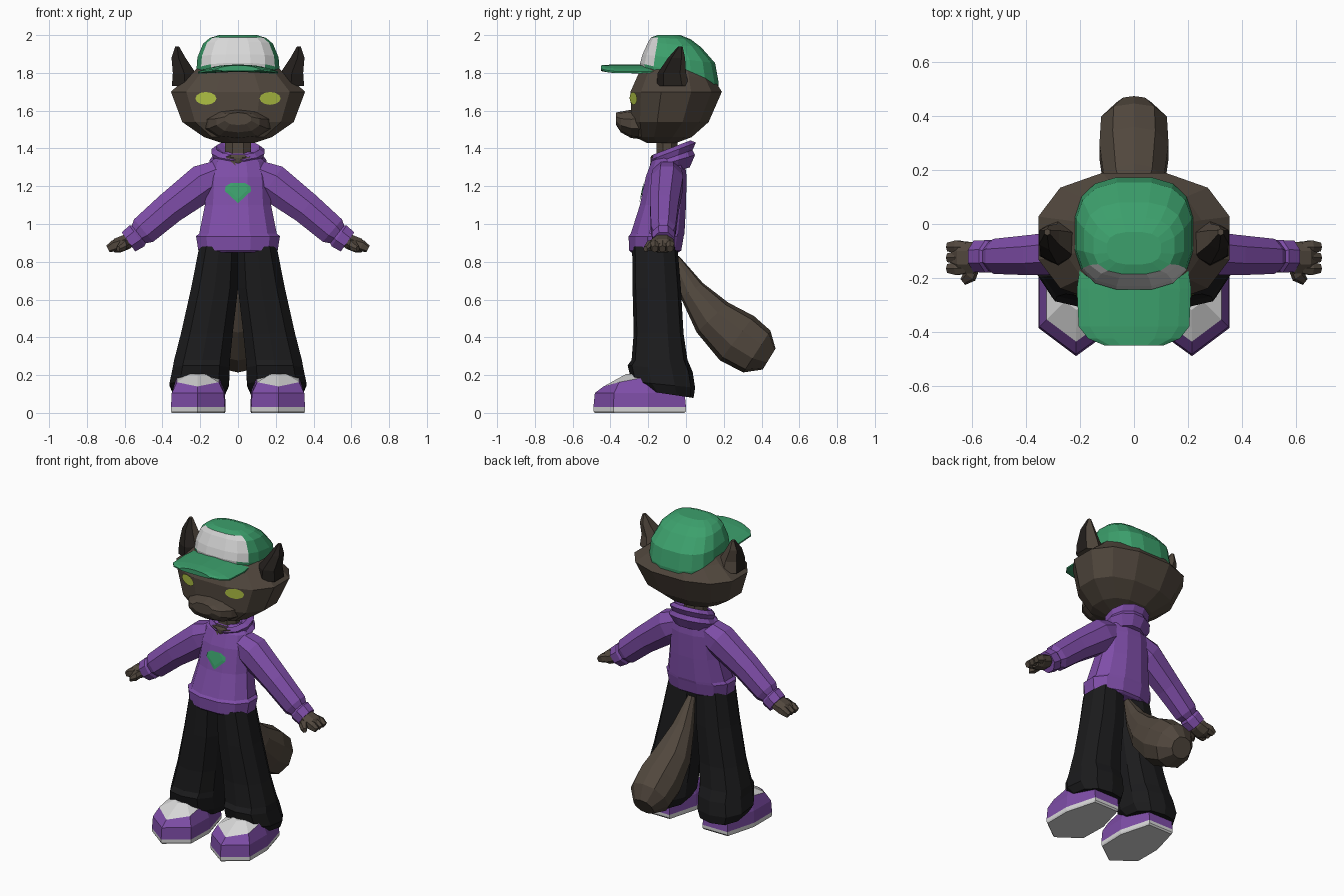
import bpy, bmesh, math
from mathutils import Vector
from mathutils.bvhtree import BVHTree

if "Cube" in bpy.data.objects:
    bpy.data.objects.remove(bpy.data.objects["Cube"])


def material(name, r, g, b):
    m = bpy.data.materials.new(name)
    m.diffuse_color = (r, g, b, 1)
    m.use_nodes = True
    m.node_tree.nodes["Principled BSDF"].inputs["Base Color"].default_value = m.diffuse_color
    return m


FUR = material("brown fur", .082, .063, .047)
DARK = material("dark inner ear", .016, .013, .011)
PURPLE = material("purple cloth", .21, .075, .39)
GREEN = material("green cloth", .045, .35, .15)
BLACK = material("black cloth", .011, .011, .012)
WHITE = material("white", .68, .68, .68)
YELLOW = material("yellow green eye", .45, .56, .06)


def make(name, bm, mats, rule=None, mirror=False):
    bmesh.ops.recalc_face_normals(bm, faces=bm.faces)
    bm.normal_update()
    if rule:
        for f in bm.faces:
            f.material_index = rule(f.calc_center_median(), f.normal)
    me = bpy.data.meshes.new(name)
    bm.to_mesh(me)
    bm.free()
    for m in mats:
        me.materials.append(m)
    ob = bpy.data.objects.new(name, me)
    bpy.context.collection.objects.link(ob)
    if mirror:
        ob.modifiers.new("mirror", 'MIRROR')
        ob.modifiers["mirror"].use_mirror_merge = False
    return ob


def loft(name, rings, mats, rule=None, mirror=False):
    """Skin closed rings of points and cap both ends."""
    bm = bmesh.new()
    vs = [[bm.verts.new(p) for p in r] for r in rings]
    n = len(vs[0])
    for a, b in zip(vs, vs[1:]):
        for i in range(n):
            j = (i + 1) % n
            bm.faces.new((a[i], a[j], b[j], b[i]))
    bm.faces.new(vs[0])
    bm.faces.new(vs[-1])
    return make(name, bm, mats, rule, mirror)


def unit(n, e=1.0):
    """Unit superellipse with flat sides facing the axes."""
    out = []
    for i in range(n):
        t = 2 * math.pi * (i + .5) / n
        c, s = math.cos(t), math.sin(t)
        k = 1 / math.cos(math.pi / n)
        out.append((min(1, k * abs(c) ** e) * math.copysign(1, c),
                    min(1, k * abs(s) ** e) * math.copysign(1, s)))
    return out


def stack(rows, n=12, e=1.0):
    """Rows (z, cx, cy, rx, ry, slope along y) -> horizontal rings."""
    return [[(cx + u * rx, cy + v * ry, z + k * v * ry) for u, v in unit(n, e)]
            for z, cx, cy, rx, ry, k in rows]


def tube(rows, side, n=8):
    """Rows (point, radius along side, radius across) -> rings along a path."""
    side, pts, out = Vector(side), [Vector(r[0]) for r in rows], []
    for i, (p, rs, ra) in enumerate(rows):
        d = pts[min(i + 1, len(pts) - 1)] - pts[max(i - 1, 0)]
        up = d.cross(side).normalized()
        out.append([pts[i] + side * u * rs + up * v * ra for u, v in unit(n)])
    return out


def decal(name, target, outline, mat, mirror=False):
    """Thin patch: an x/z outline projected from the front on the target."""
    bm = bmesh.new()
    bm.from_mesh(target.data)
    tree = BVHTree.FromBMesh(bm)
    bm.free()
    bm = bmesh.new()
    c = sum((Vector(p) for p in outline), Vector((0, 0))) / len(outline)

    def put(q, last=[-.2]):
        hit = tree.ray_cast(Vector((q[0], -2, q[1])), Vector((0, 1, 0)))[0]
        last[0] = hit.y if hit else last[0]
        return bm.verts.new((q[0], last[0] - .006, q[1]))

    mid = put(c)
    rings = [[put(c.lerp(Vector(p), s)) for p in outline] for s in (.35, .7, 1)]
    n = len(outline)
    for i in range(n):
        j = (i + 1) % n
        bm.faces.new((mid, rings[0][i], rings[0][j]))
        for a, b in zip(rings, rings[1:]):
            bm.faces.new((a[i], b[i], b[j], a[j]))
    return make(name, bm, [mat], None, mirror)


# Head with muzzle, eyes and neck
head = loft("head", stack([
    (1.43, 0, -.13, .09, .08, 0), (1.46, 0, -.12, .18, .15, 0),
    (1.54, 0, -.085, .295, .205, 0), (1.70, 0, -.052, .355, .242, 0),
    (1.79, 0, -.05, .25, .195, -.1), (1.86, 0, -.05, .17, .15, 0)], 12, .85), [FUR])
loft("muzzle", [[(u * rx, y, z + v * rz) for u, v in unit(10)] for y, rx, z, rz in (
    (-.20, .19, 1.53, .085), (-.29, .155, 1.53, .075),
    (-.345, .115, 1.54, .055), (-.37, .07, 1.557, .033))], [FUR])
decal("eyes", head, [(.17 + .056 * math.cos(t * math.pi / 6),
                      1.665 + .034 * math.sin(t * math.pi / 6)) for t in range(12)], YELLOW, True)
loft("neck", stack([(1.25, 0, -.1, .07, .055, 0), (1.47, 0, -.1, .07, .055, 0)], 8), [FUR])

# Ears, dark on the front outer side
loft("ears", stack([(1.73, .28, -.07, .07, .085, 0), (1.80, .285, -.075, .06, .075, 0),
                    (1.88, .315, -.05, .037, .045, 0), (1.94, .322, -.03, .01, .012, 0)], 6),
     [FUR, DARK], lambda c, n: int(n.y < -.2 and n.x > -.7 or n.x > .75), True)

# Cap with a white front panel, and its brim
loft("cap", stack([
    (1.77, 0, -.035, .218, .205, -.29), (1.80, 0, -.035, .22, .208, -.25),
    (1.875, 0, -.038, .215, .192, -.12), (1.95, 0, -.06, .185, .14, -.1),
    (1.983, 0, -.08, .15, .105, -.05), (2.0, 0, -.09, .10, .06, 0)], 16, .75),
    [GREEN, WHITE], lambda c, n: int(n.y < -.35 and c.z > 1.83 and abs(c.x) < .19))
loft("cap_brim", [[(u * rx, y, z + v * rz - .5 * (u * rx) ** 2) for u, v in unit(14)]
                  for y, rx, z, rz in ((-.16, .20, 1.825, .018), (-.24, .212, 1.825, .02),
                                       (-.38, .205, 1.825, .02), (-.425, .17, 1.825, .017),
                                       (-.45, .11, 1.825, .015))], [GREEN])

# Hoodie body with waistband, hood, collar opening and chest emblem
body = loft("hoodie_body", stack([
    (.85, 0, -.165, .205, .125, 0), (.86, 0, -.163, .21, .138, 0),
    (.935, 0, -.158, .222, .146, 0), (.95, 0, -.15, .205, .142, 0),
    (1.10, 0, -.122, .175, .122, 0), (1.25, 0, -.105, .165, .108, 0),
    (1.33, 0, -.095, .145, .088, 0), (1.38, 0, -.09, .08, .06, 0)], 12, .9), [PURPLE])
hood = loft("hood", stack([
    (1.27, 0, -.08, .11, .10, .3), (1.33, 0, -.07, .15, .118, .3),
    (1.355, 0, -.07, .13, .105, .35), (1.385, 0, -.068, .14, .12, .38),
    (1.405, 0, -.075, .115, .10, .38), (1.37, 0, -.09, .075, .065, .3)], 12), [PURPLE])
decal("collar_opening", hood, [(0, 1.295), (.065, 1.355), (.05, 1.372),
                               (-.05, 1.372), (-.065, 1.355)], FUR)
decal("chest_emblem", body, [(0, 1.11), (.07, 1.175), (.065, 1.2), (.035, 1.218),
                             (-.035, 1.218), (-.065, 1.2), (-.07, 1.175)], GREEN)

# Sleeves with cuffs
loft("sleeves", tube([
    ((.08, -.10, 1.27), .075, .075), ((.18, -.10, 1.22), .085, .10),
    ((.36, -.115, 1.085), .075, .085), ((.50, -.12, .965), .065, .078),
    ((.525, -.12, .945), .052, .06), ((.535, -.12, .937), .06, .068),
    ((.58, -.12, .905), .058, .062)], (0, 1, 0)), [PURPLE], None, True)

# Hands: palm, knuckled fingers and thumb
loft("palms", tube([((.55, -.12, .925), .035, .03), ((.59, -.125, .905), .058, .04),
                    ((.64, -.125, .885), .06, .04), ((.665, -.125, .873), .04, .025)],
                   (0, 1, 0)), [FUR], None, True)
for i, y in enumerate((-.165, -.125, -.085)):
    loft("finger_%d" % (i + 1), tube([
        ((.62, y, .90), .018, .022), ((.655, y, .885), .024, .03),
        ((.688, y, .868), .016, .02), ((.665, y, .85), .018, .016),
        ((.635, y, .852), .012, .012)][:3], (0, 1, 0), 6), [FUR], None, True)
loft("thumbs", tube([((.59, -.15, .90), .022, .022), ((.61, -.195, .885), .026, .026),
                     ((.635, -.215, .868), .014, .014)], (0, 0, 1), 6), [FUR], None, True)

# Baggy trousers
loft("trouser_legs", stack([
    (.88, .10, -.165, .105, .12, 0), (.66, .124, -.155, .124, .128, 0),
    (.42, .165, -.145, .137, .132, 0), (.28, .19, -.14, .148, .148, 0),
    (.235, .195, -.137, .15, .172, -.1), (.15, .205, -.12, .158, .168, -.1),
    (.10, .205, -.10, .135, .14, -.15)], 10, .9), [BLACK], None, True)

# Shoes: pale sole, purple sides, white top
OUT = [(.12, 0), (.30, 0), (.355, -.2), (.355, -.385), (.215, -.49), (.07, -.385), (.065, -.2)]


def shoe_ring(s, height):
    pts = [(.213 + (x - .213) * s, -.245 + (y + .245) * s) for x, y in OUT]
    return [(x, y, height(y)) for x, y in pts]


loft("shoes", [
    shoe_ring(.97, lambda y: 0), shoe_ring(1, lambda y: .01), shoe_ring(1, lambda y: .03),
    shoe_ring(.97, lambda y: .105), shoe_ring(.78, lambda y: min(.19, .14 + .4 * max(0, y + .41))),
    shoe_ring(.3, lambda y: .205)], [PURPLE, WHITE],
    lambda c, n: int(c.z < .03 or (c.z > .15 and c.y < -.2)), True)

# Bushy tail
loft("tail", tube([
    ((0, -.06, .82), .022, .025), ((0, .03, .65), .065, .07), ((0, .14, .505), .11, .115),
    ((0, .27, .395), .128, .148), ((0, .375, .325), .122, .132),
    ((0, .44, .285), .065, .065)], (1, 0, 0), 10), [FUR])
